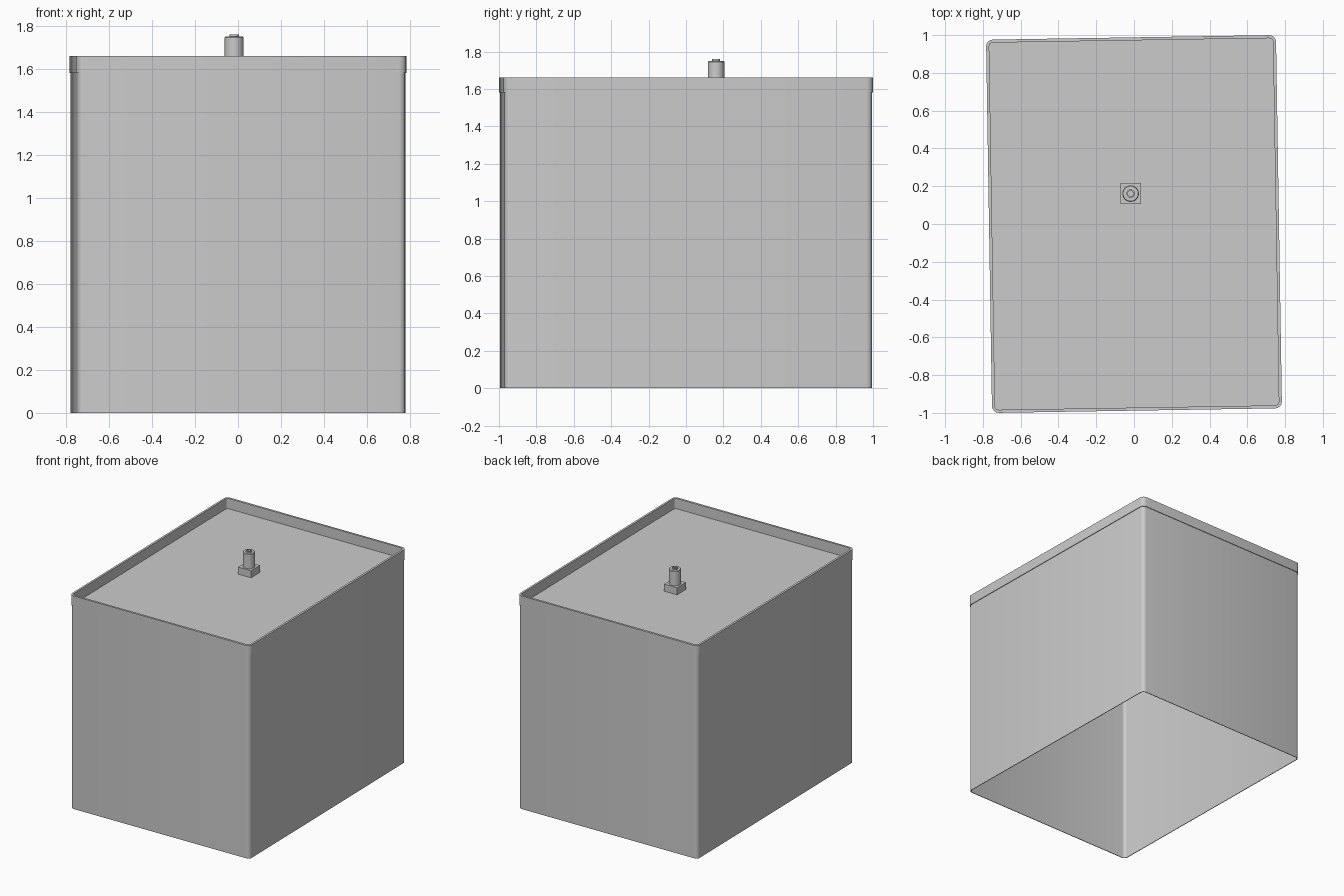
import bpy
import bmesh
from math import cos, sin, pi, radians

if "Cube" in bpy.data.objects:
    bpy.data.objects.remove(bpy.data.objects["Cube"], do_unlink=True)

TURN = radians(0.92)
WIDTH, DEPTH, RADIUS = 1.535, 1.976, 0.035
BODY_TOP, RIM_TOP = 1.58, 1.66

grey = bpy.data.materials.new("light_grey")
grey.use_nodes = True
colour = (0.6, 0.6, 0.6, 1)
grey.diffuse_color = colour
grey.node_tree.nodes["Principled BSDF"].inputs["Base Color"].default_value = colour


def outline(inset, segments=4):
    """Rounded rectangle, moved inwards by inset."""
    r = RADIUS - inset
    points = []
    for i, (sx, sy) in enumerate([(1, 1), (-1, 1), (-1, -1), (1, -1)]):
        for k in range(segments + 1):
            a = (i + k / segments) * pi / 2
            points.append((sx * (WIDTH / 2 - RADIUS) + r * cos(a),
                           sy * (DEPTH / 2 - RADIUS) + r * sin(a)))
    return points


def circle(radius, sides, phase=0):
    return [(radius * cos(2 * pi * k / sides + phase),
             radius * sin(2 * pi * k / sides + phase)) for k in range(sides)]


def loft(name, rings, cap_start=False, cap_end=False, close=False, at=(0, 0)):
    """Skin a list of (outline, height) rings into one object."""
    bm = bmesh.new()
    loops = [[bm.verts.new((x, y, z)) for x, y in pts] for pts, z in rings]
    pairs = list(zip(loops, loops[1:]))
    if close:
        pairs.append((loops[-1], loops[0]))
    for a, b in pairs:
        for i in range(len(a)):
            j = (i + 1) % len(a)
            bm.faces.new((a[i], a[j], b[j], b[i]))
    if cap_start:
        bm.faces.new(loops[0][::-1])
    if cap_end:
        bm.faces.new(loops[-1])
    bmesh.ops.recalc_face_normals(bm, faces=bm.faces)
    mesh = bpy.data.meshes.new(name)
    bm.to_mesh(mesh)
    bm.free()
    mesh.materials.append(grey)
    obj = bpy.data.objects.new(name, mesh)
    obj.location = (*at, 0)
    obj.rotation_euler.z = TURN
    bpy.context.collection.objects.link(obj)
    bpy.ops.object.select_all(action="DESELECT")
    obj.select_set(True)
    bpy.context.view_layer.objects.active = obj
    bpy.ops.object.shade_smooth_by_angle(angle=radians(35))
    return obj


# Hollow body, open underneath, closed by the lid panel
outer, inner = outline(0.005), outline(0.01)
loft("body_shell", [(inner, BODY_TOP - 0.005), (inner, 0), (outer, 0), (outer, BODY_TOP)],
     cap_start=True, cap_end=True)

# Raised rim around the lid
rim_out, rim_in = outline(0), outline(0.016)
loft("lid_rim", [(rim_out, BODY_TOP), (rim_out, RIM_TOP), (rim_in, RIM_TOP), (rim_in, BODY_TOP)],
     close=True)

# Fitting on the lid: square foot, round stem and small hollow tip
spot = (-0.018, 0.161)
foot = circle(0.078, 4, pi / 4)
loft("fitting_foot", [(foot, BODY_TOP), (foot, 1.635)], True, True, at=spot)
loft("fitting_stem", [(circle(0.044, 24), 1.635), (circle(0.044, 24), 1.745),
                      (circle(0.04, 24), 1.75)], True, True, at=spot)
loft("fitting_tip", [(circle(0.022, 24), 1.75), (circle(0.022, 24), 1.76),
                     (circle(0.015, 24), 1.76), (circle(0.015, 24), 1.752)], False, True, at=spot)
